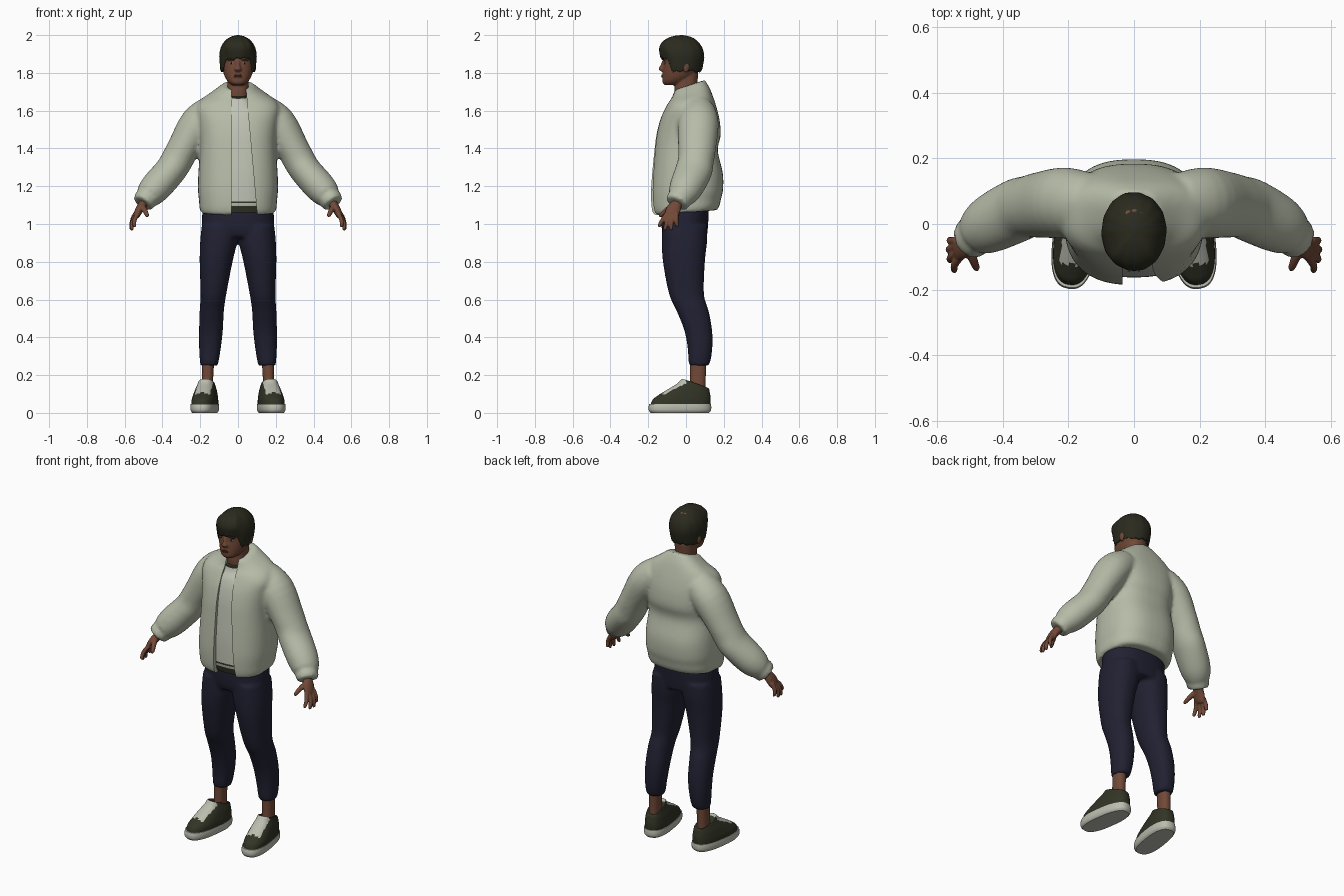
import bpy, bmesh
from math import sin, cos, pi, radians, copysign
from mathutils import Vector, Matrix

old = bpy.data.objects.get("Cube")
if old:
    bpy.data.objects.remove(old, do_unlink=True)


def material(name, r, g, b):
    m = bpy.data.materials.new(name)
    m.use_nodes = True
    m.diffuse_color = (r, g, b, 1)
    bsdf = m.node_tree.nodes["Principled BSDF"]
    bsdf.inputs["Base Color"].default_value = (r, g, b, 1)
    bsdf.inputs["Roughness"].default_value = 0.8
    return m


CREAM = material("jacket cream", .47, .50, .39)
WHITE = material("shirt white", .53, .55, .46)
NAVY = material("trouser navy", .015, .015, .032)
SKIN = material("skin brown", .165, .066, .038)
LIP = material("lip brown", .11, .036, .026)
HAIR = material("hair black", .023, .023, .013)
GREEN = material("shoe green", .032, .034, .019)
SOLE = material("sole white", .50, .51, .43)


def smooth_path(rows, steps):
    """Catmull-Rom interpolation of rows of numbers."""
    out = []
    for i in range(len(rows) - 1):
        a, b, c, d = (rows[max(i - 1, 0)], rows[i], rows[i + 1],
                      rows[min(i + 2, len(rows) - 1)])
        for k in range(steps):
            t = k / steps
            out.append([q + .5 * t * (r - p + t * (2 * p - 5 * q + 4 * r - s
                        + t * (3 * (q - r) + s - p)))
                        for p, q, r, s in zip(a, b, c, d)])
    return out + [list(rows[-1])]


def skin_rings(bm, rings):
    loops = [[bm.verts.new(p) for p in ring] for ring in rings]
    n = len(loops[0])
    for lo, hi in zip(loops, loops[1:]):
        for i in range(n):
            j = (i + 1) % n
            bm.faces.new((lo[i], lo[j], hi[j], hi[i]))
    bm.faces.new(loops[0][::-1])
    bm.faces.new(loops[-1])


def stack(bm, rows, power=2.3, steps=4, sides=40, side=1):
    """Level sections: centre x, front y, back y, z, half width, tilt."""
    rings = []
    for cx, y0, y1, z, rx, tilt in smooth_path(rows, steps):
        ring = []
        for i in range(sides):
            a = 2 * pi * i / sides
            c, s = [copysign(abs(v) ** (2 / power), v) for v in (cos(a), sin(a))]
            dy = s * (y1 - y0) / 2
            ring.append((side * (cx + rx * c), (y0 + y1) / 2 + dy, z + tilt * dy))
        rings.append(ring)
    skin_rings(bm, rings)


def tube(bm, rows, steps=4, sides=20, side=1):
    """Sections along a path: x, y, z, radius across, radius in depth."""
    path = smooth_path(rows, steps)
    pts = [Vector(r[:3]) for r in path]
    rings = []
    for i, r in enumerate(path):
        d = (pts[min(i + 1, len(pts) - 1)] - pts[max(i - 1, 0)]).normalized()
        u = d.cross(Vector((0, 1, 0))).normalized()
        v = u.cross(d)
        ring = [pts[i] + u * r[3] * cos(2 * pi * k / sides)
                + v * r[4] * sin(2 * pi * k / sides) for k in range(sides)]
        rings.append([(side * p.x, p.y, p.z) for p in ring])
    skin_rings(bm, rings)


def ball(bm, centre, size):
    m = Matrix.Translation(centre) @ Matrix.Diagonal((*size, 1))
    bmesh.ops.create_uvsphere(bm, u_segments=16, v_segments=10, radius=1, matrix=m)


def finish(name, bm, mats, voxel=0, relax=0, cutter=None, rule=None, angle=45):
    bmesh.ops.recalc_face_normals(bm, faces=bm.faces)
    me = bpy.data.meshes.new(name)
    bm.to_mesh(me)
    bm.free()
    ob = bpy.data.objects.new(name, me)
    bpy.context.collection.objects.link(ob)
    if voxel:
        mod = ob.modifiers.new("fuse", "REMESH")
        mod.mode, mod.voxel_size = "VOXEL", voxel
        mod = ob.modifiers.new("relax", "SMOOTH")
        mod.factor, mod.iterations = .5, relax
    if cutter:
        mod = ob.modifiers.new("opening", "BOOLEAN")
        mod.operation, mod.object = "DIFFERENCE", cutter
    if ob.modifiers:
        dg = bpy.context.evaluated_depsgraph_get()
        me = bpy.data.meshes.new_from_object(ob.evaluated_get(dg))
        ob.modifiers.clear()
        ob.data = me
    me.materials.clear()
    for m in mats:
        me.materials.append(m)
    for p in me.polygons:
        p.material_index = rule(p) if rule else 0
    bpy.ops.object.select_all(action="DESELECT")
    ob.select_set(True)
    bpy.context.view_layer.objects.active = ob
    bpy.ops.object.shade_smooth_by_angle(angle=radians(angle))
    return ob


# Jacket: torso and sleeves fused, then opened at the front
cut = bmesh.new()
skin_rings(cut, [[(-.035, y, .9), (.115, y, .9), (.03, y, 1.85), (-.035, y, 1.85)]
                 for y in (-.5, -.02)])
opening = finish("opening_cutter", cut, [CREAM])
opening.hide_render = True

bm = bmesh.new()
stack(bm, [(0, -.172, .165, 1.06, .195, .08), (0, -.18, .178, 1.085, .204, .08),
           (0, -.185, .185, 1.12, .206, .06), (0, -.186, .196, 1.18, .212, 0),
           (0, -.18, .195, 1.27, .21, 0), (0, -.168, .168, 1.39, .202, 0),
           (0, -.158, .184, 1.47, .205, 0), (0, -.138, .178, 1.55, .215, 0),
           (0, -.115, .162, 1.61, .222, .05), (0, -.095, .145, 1.655, .198, .12),
           (0, -.075, .125, 1.695, .138, .25), (0, -.065, .1, 1.735, .08, .33)],
      power=2.5)
for side in (1, -1):
    tube(bm, [(.13, .065, 1.6, .088, .09), (.21, .065, 1.53, .098, .108),
              (.29, .058, 1.4, .086, .1), (.325, .052, 1.335, .085, .095),
              (.36, .04, 1.28, .083, .098), (.435, .002, 1.195, .083, .09),
              (.475, -.025, 1.15, .07, .074), (.481, -.03, 1.143, .058, .062),
              (.49, -.038, 1.13, .062, .066), (.505, -.05, 1.108, .056, .06)],
         sides=28, side=side)
finish("jacket", bm, [CREAM], voxel=.011, relax=4, cutter=opening)
bpy.data.objects.remove(opening, do_unlink=True)

# Shirt with dark hem, stripe and collar
bm = bmesh.new()
stack(bm, [(0, y0, .1, z, rx, 0) for y0, z, rx in
           ((-.152, 1.06, .17), (-.16, 1.095, .175), (-.163, 1.11, .175),
            (-.163, 1.12, .175), (-.163, 1.14, .175), (-.162, 1.25, .175),
            (-.15, 1.39, .17), (-.138, 1.5, .17), (-.112, 1.6, .14))]
      + [(0, -.09, .09, 1.65, .085, .2), (0, -.08, .08, 1.672, .07, .25),
         (0, -.075, .075, 1.69, .066, .25)], steps=2, power=2.5)


def shirt_rule(p):
    z = p.center.z
    return int(z < 1.095 or 1.11 < z < 1.12 or z > 1.664)


finish("shirt", bm, [WHITE, GREEN], rule=shirt_rule)

# Trousers
bm = bmesh.new()
stack(bm, [(0, -.115, .11, .93, .175, 0), (0, -.128, .115, .97, .19, 0),
           (0, -.13, .12, 1.05, .19, 0), (0, -.12, .12, 1.13, .18, 0)])
for side in (1, -1):
    stack(bm, [(.153, .018, .118, .25, .045, 0), (.152, .013, .13, .275, .05, 0),
               (.148, .008, .14, .35, .058, 0), (.143, -.01, .138, .44, .063, 0),
               (.139, -.05, .12, .54, .064, 0), (.13, -.09, .095, .63, .068, 0),
               (.116, -.122, .1, .8, .087, 0), (.102, -.128, .112, .91, .098, 0),
               (.1, -.125, .112, .99, .092, 0)], side=side)
finish("trousers", bm, [NAVY], voxel=.011, relax=4)

# Head, neck, nose and ears
bm = bmesh.new()
stack(bm, [(0, -.05, .085, 1.6, .064, 0), (0, -.062, .06, 1.7, .057, 0),
           (0, -.05, .065, 1.8, .058, 0)])
stack(bm, [(0, -.112, -.045, 1.735, .028, 0), (0, -.124, -.005, 1.75, .05, 0),
           (0, -.124, .04, 1.78, .07, 0), (0, -.122, .07, 1.82, .082, 0),
           (0, -.119, .08, 1.86, .087, 0), (0, -.121, .084, 1.9, .087, 0),
           (0, -.1, .075, 1.95, .075, 0), (0, -.05, .04, 1.985, .04, 0)], power=2.2)
stack(bm, [(0, -.126, -.1, 1.865, .009, 0), (0, -.136, -.1, 1.84, .011, 0),
           (0, -.145, -.1, 1.82, .019, 0), (0, -.132, -.1, 1.808, .015, 0)])
ball(bm, (0, -.118, 1.783), (.026, .011, .011))
for side in (1, -1):
    ball(bm, (side * .086, .0, 1.832), (.01, .018, .03))
    ball(bm, (side * .034, -.109, 1.872), (.025, .01, .007))
head = finish("head", bm, [SKIN], voxel=.005, relax=3)


# Facial details laid on the face surface
def on_face(name, mat, spots, size):
    b = bmesh.new()
    for x, z in spots:
        hit, where, _, _ = head.ray_cast((x, -1, z), (0, 1, 0))
        ball(b, (x, where.y if hit else -.11, z), size)
    finish(name, b, [mat])


on_face("eye_whites", WHITE, [(-.035, 1.852), (.035, 1.852)], (.012, .003, .0045))
on_face("irises", HAIR, [(-.035, 1.852), (.035, 1.852)], (.006, .0045, .005))
on_face("eyebrows", HAIR, [(-.036, 1.869), (.036, 1.869)], (.02, .004, .0035))
on_face("lips", LIP, [(0, 1.787), (0, 1.779)], (.021, .004, .0045))

# Hair cap with a raised fringe and soft locks
bm = bmesh.new()
rings = []
for h, grow in smooth_path([(.02, .8), (0, .91), (.2, .97), (.45, 1), (.68, .9),
                            (.86, .66), (.96, .36), (1, .04)], 4):
    ring = []
    for i in range(72):
        a = 2 * pi * i / 72
        front = min(max((-sin(a) - .45) / .25, 0), 1)
        lock = sin(a * 9) * sin(a * 5 + 1 + h * 3)
        edge = 1.81 + .065 * front + .008 * lock
        g = grow * (1 + .022 * lock * (1 - h))
        if sin(a) > 0:
            g -= .1 * sin(a) * max(0, .35 - h)
        ring.append((.099 * g * cos(a), -.023 + .12 * g * sin(a),
                     edge + (2.0 - edge) * h))
    rings.append(ring)
skin_rings(bm, rings)
finish("hair", bm, [HAIR])

# Hands: palm, four fingers and a thumb
FINGERS = [((.53, -.1, 1.055), (.55, -.145, .985)), ((.538, -.084, 1.05), (.564, -.113, .968)),
           ((.542, -.066, 1.05), (.567, -.08, .968)), ((.542, -.05, 1.058), (.562, -.047, .985))]
for side, label in ((1, "left"), (-1, "right")):
    bm = bmesh.new()
    tube(bm, [(.48, -.03, 1.15, .028, .03), (.503, -.05, 1.105, .024, .03),
              (.52, -.065, 1.08, .022, .038), (.536, -.076, 1.048, .018, .038),
              (.541, -.08, 1.035, .01, .03)], side=side)
    for base, tip in FINGERS:
        base, tip = Vector(base), Vector(tip)
        mid = base.lerp(tip, .5) + Vector((.008, -.003, 0))
        tube(bm, [(*base, .012, .012), (*mid, .0115, .0115),
                  (*base.lerp(tip, .93), .0095, .0095), (*tip, .004, .004)],
             sides=12, side=side)
    tube(bm, [(.51, -.065, 1.095, .016, .016), (.495, -.1, 1.075, .0145, .0145),
              (.482, -.132, 1.048, .011, .011), (.48, -.142, 1.038, .005, .005)],
         sides=12, side=side)
    finish(label + "_hand", bm, [SKIN], voxel=.0045, relax=2)

    # Ankle
    bm = bmesh.new()
    stack(bm, [(.162, .015, .105, .08, .034, 0), (.162, .022, .104, .17, .03, 0),
               (.158, .022, .108, .3, .034, 0)], side=side)
    finish(label + "_ankle", bm, [SKIN])

    # Shoe: sole and upper, toes turned slightly out
    turn = (Matrix.Translation((side * .166, .04, 0))
            @ Matrix.Rotation(side * radians(8), 4, "Z")
            @ Matrix.Translation((0, -.04, 0)))

    def shoe_rule(p):
        q = turn.inverted() @ p.center
        return int(abs(q.x) < .04 and -.125 < q.y < -.005 and p.normal.z > .3
                   and q.z > .07)

    bm = bmesh.new()
    stack(bm, [(0, -.188, .122, 0, .06, 0), (0, -.198, .132, .012, .068, 0),
               (0, -.2, .134, .03, .07, 0), (0, -.196, .132, .048, .068, 0)], power=2.6)
    bm.transform(turn)
    finish(label + "_sole", bm, [SOLE])
    bm = bmesh.new()
    stack(bm, [(0, -.19, .128, .04, .066, 0), (0, -.178, .13, .07, .065, 0),
               (0, -.15, .129, .092, .061, 0), (0, -.09, .126, .118, .055, -.1),
               (0, -.045, .124, .138, .048, -.22), (0, -.022, .12, .155, .042, -.35),
               (0, -.01, .108, .15, .034, -.3)], power=2.5, steps=6, sides=56)
    bm.transform(turn)
    finish(label + "_shoe_upper", bm, [GREEN, SOLE], rule=shoe_rule)
